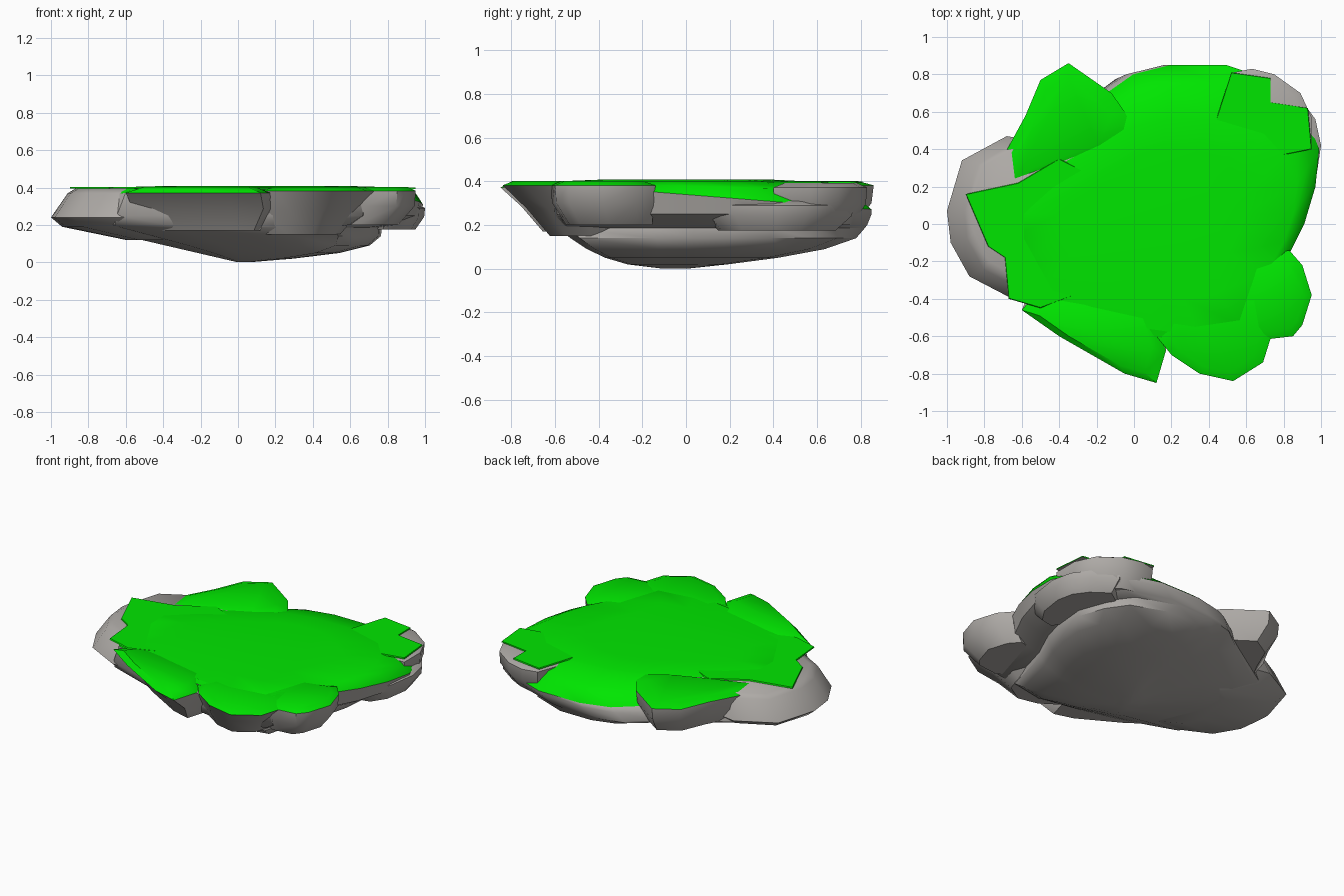
import bpy
import bmesh
import math

default_cube = bpy.data.objects.get("Cube")
if default_cube:
    bpy.data.objects.remove(default_cube, do_unlink=True)


def make_material(name, colour):
    material = bpy.data.materials.new(name)
    material.use_nodes = True
    material.diffuse_color = colour
    shader = material.node_tree.nodes["Principled BSDF"]
    shader.inputs["Base Color"].default_value = colour
    return material


stone = make_material("grey stone", (.42, .4, .38, 1))
grass = make_material("green grass", (0, .79, 0, 1))


def scaled_ring(outline, height, scale, pull=1):
    """Outline scaled about its middle, which is pulled towards the island centre."""
    middle_x = sum(x for x, y in outline) / len(outline)
    middle_y = sum(y for x, y in outline) / len(outline)
    return [(middle_x * pull + (x - middle_x) * scale,
             middle_y * pull + (y - middle_y) * scale, height)
            for x, y in outline]


def fitted_ring(outline, height, west, east, south, north, tilt=0):
    """Outline fitted between four limits, sinking towards the back by the tilt."""
    xs, ys = zip(*outline)
    scale_x = (east - west) / (max(xs) - min(xs))
    scale_y = (north - south) / (max(ys) - min(ys))
    ring = []
    for x, y in outline:
        fitted_y = south + (y - min(ys)) * scale_y
        ring.append((west + (x - min(xs)) * scale_x, fitted_y, height - tilt * fitted_y))
    return ring


def loft(name, rings, grass_bands):
    """Skin rings from the top down; the top and upper bands may be grass."""
    bm = bmesh.new()
    loops = [[bm.verts.new(point) for point in ring] for ring in rings]
    top = bm.faces.new(loops[0])
    top.material_index = int(grass_bands > 0)
    bm.faces.new(reversed(loops[-1]))
    for band, (upper, lower) in enumerate(zip(loops, loops[1:])):
        for i in range(len(upper)):
            face = bm.faces.new((upper[i - 1], lower[i - 1], lower[i], upper[i]))
            face.material_index = int(band < grass_bands)
    bmesh.ops.recalc_face_normals(bm, faces=bm.faces[:])
    mesh = bpy.data.meshes.new(name)
    bm.to_mesh(mesh)
    bm.free()
    mesh.materials.append(stone)
    mesh.materials.append(grass)
    obj = bpy.data.objects.new(name, mesh)
    bpy.context.collection.objects.link(obj)
    bpy.ops.object.select_all(action="DESELECT")
    obj.select_set(True)
    bpy.context.view_layer.objects.active = obj
    bpy.ops.object.shade_smooth_by_angle(angle=math.radians(42))


def outcrop(name, outline, base, foot, pull, top=.402, drop=.02, grass_bands=1):
    """Boulder with a rounded upper edge and a narrower foot leaning inwards."""
    waist = (top + base) / 2
    loft(name, [
        scaled_ring(outline, top, .78),
        scaled_ring(outline, top - drop, 1),
        scaled_ring(outline, waist, .97, (1 + pull * 2) / 3 if pull < .9 else 1),
        scaled_ring(outline, base, foot, pull)], grass_bands)


def turf(name, outline, top):
    """Thin sheet of grass."""
    loft(name, [scaled_ring(outline, top, .99), scaled_ring(outline, top - .008, 1)], 2)


# Main island: grassy shoulder above a bowl of rock that deepens to a keel
island_outline = [
    (1, .4), (.92, .6), (.8, .75), (.5, .85), (.2, .85), (0, .8), (-.2, .66),
    (-.6, .4), (-.8, .2), (-.8, 0), (-.7, -.2), (-.6, -.4), (-.3, -.5),
    (.1, -.6), (.4, -.65), (.7, -.6), (.82, -.2), (.92, 0), (.98, .2)]
island_rings = [
    fitted_ring(island_outline, .408, -.4, .6, -.4, .4),
    fitted_ring(island_outline, .4, -.7, .87, -.6, .56),
    fitted_ring(island_outline, .38, -.75, .95, -.6, .74, tilt=.03),
    fitted_ring(island_outline, .34, -.8, .99, -.65, .85, tilt=.08),
    fitted_ring(island_outline, .25, -.85, .97, -.64, .85),
    fitted_ring(island_outline, .2, -.85, .88, -.6, .83)]
for depth in (.93, .7, .45, .25, .1, .01):
    island_rings.append(fitted_ring(
        island_outline, depth * .2,
        west=-.86 * depth, east=.05 + .72 * (1 - (1 - depth) ** 4),
        south=-.6 * depth ** .35, north=.82 * (1 - (1 - depth) ** 2.5)))
loft("island_body", island_rings, 3)

# Flat turf reaching west over the bare shoulder
turf("turf_sheet", [
    (-.9, .16), (-.78, -.12), (-.69, -.18), (-.67, -.4), (-.5, -.45),
    (-.1, -.3), (-.1, .2), (-.4, .35), (-.62, .22)], .403)

# Bare western shoulder with a sloping face
shoulder_outline = [
    (-.65, -.4), (-.88, -.28), (-.98, -.1), (-1, .07), (-.92, .34),
    (-.68, .47), (-.3, .4), (-.3, -.4)]
loft("west_shoulder", [
    fitted_ring(shoulder_outline, .394, -.87, -.3, -.3, .42),
    fitted_ring(shoulder_outline, .37, -.91, -.3, -.35, .44),
    fitted_ring(shoulder_outline, .24, -1, -.3, -.4, .47),
    fitted_ring(shoulder_outline, .19, -.94, -.3, -.35, .4),
    fitted_ring(shoulder_outline, .12, -.6, -.2, -.25, .3)], 0)

# Outcrops around the rim
outcrop("northwest_outcrop", [
    (0, .5), (-.05, .6), (-.12, .7), (-.35, .86), (-.5, .77), (-.58, .58),
    (-.7, .36), (-.68, .2), (-.4, .3), (-.15, .4)], base=.2, foot=.85, pull=.93)
outcrop("southwest_outcrop", [
    (-.5, -.35), (-.6, -.46), (-.4, -.6), (-.05, -.8), (.12, -.85),
    (.17, -.68), (.1, -.45)], base=.17, foot=.75, pull=.78, drop=.03)
outcrop("south_outcrop", [
    (.12, -.6), (.2, -.7), (.35, -.8), (.53, -.84), (.69, -.74), (.74, -.58),
    (.7, -.35), (.2, -.35)], base=.15, foot=.72, pull=.75)
outcrop("southeast_outcrop", [
    (.6, -.2), (.83, -.14), (.9, -.22), (.95, -.38), (.9, -.54), (.85, -.6),
    (.68, -.62), (.5, -.5)], base=.2, foot=.82, pull=.92)

# Northeast boulder, bare at its outer corner
outcrop("northeast_outcrop", [
    (.43, .53), (.53, .81), (.63, .83), (.75, .8), (.89, .7), (.95, .57),
    (.95, .4), (.7, .4)], base=.2, foot=.8, pull=.95, top=.392, grass_bands=0)
turf("northeast_turf", [
    (.43, .53), (.52, .81), (.73, .78), (.73, .65), (.93, .62), (.95, .4),
    (.7, .35)], .4)

# Low ledge jutting out on the east side
outcrop("east_ledge", [
    (.78, .08), (.89, .1), (.97, .22), (1, .42), (.97, .56), (.89, .67),
    (.75, .77), (.65, .7), (.65, .3)],
    base=.175, foot=.78, pull=.98, top=.31, grass_bands=0)
